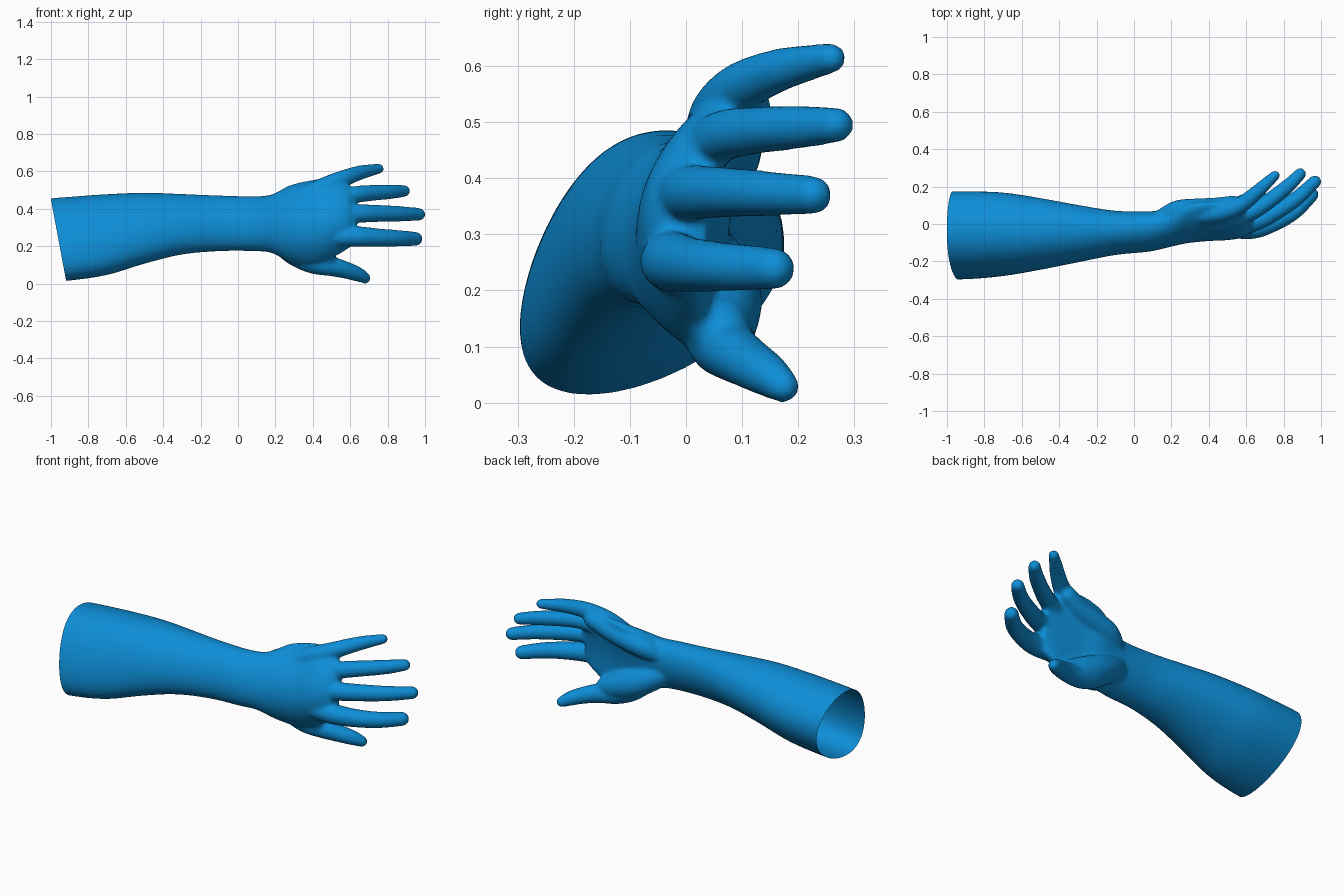
import bpy, bmesh, math
from mathutils import Vector, Matrix

cube = bpy.data.objects.get("Cube")
if cube:
    bpy.data.objects.remove(cube, do_unlink=True)

bm = bmesh.new()


def smooth_path(rows, steps=6):
    """Catmull-Rom interpolation of every column of the rows."""
    out = []
    for i in range(len(rows) - 1):
        a, b, c, d = (rows[min(max(i + k, 0), len(rows) - 1)] for k in (-1, 0, 1, 2))
        for s in range(steps):
            t = s / steps
            out.append([q + t / 2 * (r - p + t * (2 * p - 5 * q + 4 * r - w
                        + t * (3 * (q - r) + w - p)))
                        for p, q, r, w in zip(a, b, c, d)])
    return out + [list(rows[-1])]


def loft(rings):
    loops = [[bm.verts.new(p) for p in ring] for ring in rings]
    n = len(loops[0])
    for lo, hi in zip(loops, loops[1:]):
        for j in range(n):
            k = (j + 1) % n
            bm.faces.new((lo[j], lo[k], hi[k], hi[j]))
    bm.faces.new(loops[0][::-1])
    bm.faces.new(loops[-1])


def body(sections, n=40):
    """Skewed ellipses with a cupped bend: x, mid y, half y, mid z, half z, skew, cup."""
    rings = []
    for x, cy, a, cz, b, skew, cup in smooth_path(sections):
        ring = []
        for j in range(n):
            t = math.tau * j / n
            dz = b * math.cos(t - math.acos(skew))
            ring.append((x, cy + a * math.cos(t) + cup * (dz + 0.03) ** 2, cz + dz))
        rings.append(ring)
    loft(rings)


def digit(points, n=20):
    """Round tube with a domed tip: x, y, z, radius."""
    path = smooth_path(points)
    centres = [Vector(p[:3]) for p in path]
    radii = [p[3] for p in path]
    tip, r = centres[-1], radii[-1]
    way = (tip - centres[-2]).normalized()
    for k in range(1, 6):
        ang = k * math.pi / 11
        centres.append(tip + way * r * math.sin(ang))
        radii.append(r * math.cos(ang))
    rings = []
    for i, c in enumerate(centres):
        tangent = centres[min(i + 1, len(centres) - 1)] - centres[max(i - 1, 0)]
        rot = tangent.to_track_quat('Z', 'Y').to_matrix()
        rings.append([c + rot @ (Matrix.Rotation(math.tau * j / n, 3, 'Z')
                                 @ Vector((radii[i], 0, 0))) for j in range(n)])
    loft(rings)


# Forearm, wrist and cupped palm
body([(-1.1, -.054, .238, .225, .222, .35, -1),
      (-.9, -.054, .238, .24, .224, .35, -1),
      (-.7, -.05, .226, .262, .216, .33, -1),
      (-.5, -.05, .194, .296, .19, .3, -.9),
      (-.3, -.05, .155, .317, .162, .27, -.6),
      (-.1, -.047, .119, .322, .149, .25, -.2),
      (.08, -.04, .108, .32, .147, .25, 0),
      (.18, -.026, .1, .32, .157, .25, .5),
      (.28, -.012, .092, .32, .207, .25, 1.2),
      (.4, -.015, .077, .325, .23, .25, 1.5),
      (.5, -.014, .073, .35, .215, .25, 1.5),
      (.58, -.01, .063, .36, .18, .2, 1.7),
      (.63, 0, .044, .345, .13, .2, 1.8)])

# Fleshy pads on the little-finger side and the thumb side of the palm
digit([(.13, .02, .38, .045), (.23, .066, .43, .06), (.35, .075, .46, .062),
       (.45, .085, .49, .058), (.53, .105, .525, .048)])
digit([(.1, -.01, .3, .06), (.21, .035, .24, .075), (.31, .055, .19, .08),
       (.41, .06, .15, .07), (.47, .06, .135, .055)])

# Thumb
digit([(.2, .02, .23, .05), (.3, .05, .16, .062), (.4, .06, .112, .059), (.5, .079, .092, .053),
       (.58, .111, .071, .046), (.64, .145, .05, .04), (.68, .173, .029, .03)])

# Index, middle, ring and little finger
digit([(.48, -.02, .25, .05), (.63, -.026, .252, .055), (.75, .01, .246, .049),
       (.86, .07, .242, .044), (.95, .157, .239, .038)])
digit([(.48, -.015, .36, .05), (.63, .005, .373, .05), (.75, .06, .375, .046),
       (.87, .137, .373, .041), (.967, .226, .37, .035)])
digit([(.48, .01, .43, .045), (.62, .06, .473, .046), (.72, .122, .485, .043),
       (.82, .2, .491, .039), (.889, .268, .495, .032)])
digit([(.36, .05, .465, .055), (.46, .06, .515, .053), (.56, .095, .56, .046), (.64, .155, .589, .04),
       (.7, .21, .604, .034), (.755, .26, .614, .027)])

bmesh.ops.recalc_face_normals(bm, faces=bm.faces)
mesh = bpy.data.meshes.new("forearm_and_hand")
bm.to_mesh(mesh)
bm.free()
arm = bpy.data.objects.new("forearm_and_hand", mesh)
bpy.context.collection.objects.link(arm)
bpy.ops.object.select_all(action='DESELECT')
bpy.context.view_layer.objects.active = arm
arm.select_set(True)

# Fuse the parts into one skin and soften the joins
fuse = arm.modifiers.new("fuse", 'REMESH')
fuse.mode = 'VOXEL'
fuse.voxel_size = 0.009
soft = arm.modifiers.new("soften", 'SMOOTH')
soft.factor = 0.5
soft.iterations = 10
for name in ("fuse", "soften"):
    bpy.ops.object.modifier_apply(modifier=name)

# Slanted open end at the elbow
bm = bmesh.new()
bm.from_mesh(arm.data)
bmesh.ops.bisect_plane(bm, geom=bm.verts[:] + bm.edges[:] + bm.faces[:],
                       plane_co=(-1, 0, .45), plane_no=(-.43, 0, -.08), clear_outer=True)
bm.to_mesh(arm.data)
bm.free()

# Blue skin
blue = bpy.data.materials.new("blue")
colour = (0.004, 0.27, 0.68, 1)
blue.use_nodes = True
blue.diffuse_color = colour
blue.node_tree.nodes["Principled BSDF"].inputs["Base Color"].default_value = colour
arm.data.materials.clear()
arm.data.materials.append(blue)
bpy.ops.object.shade_smooth()
